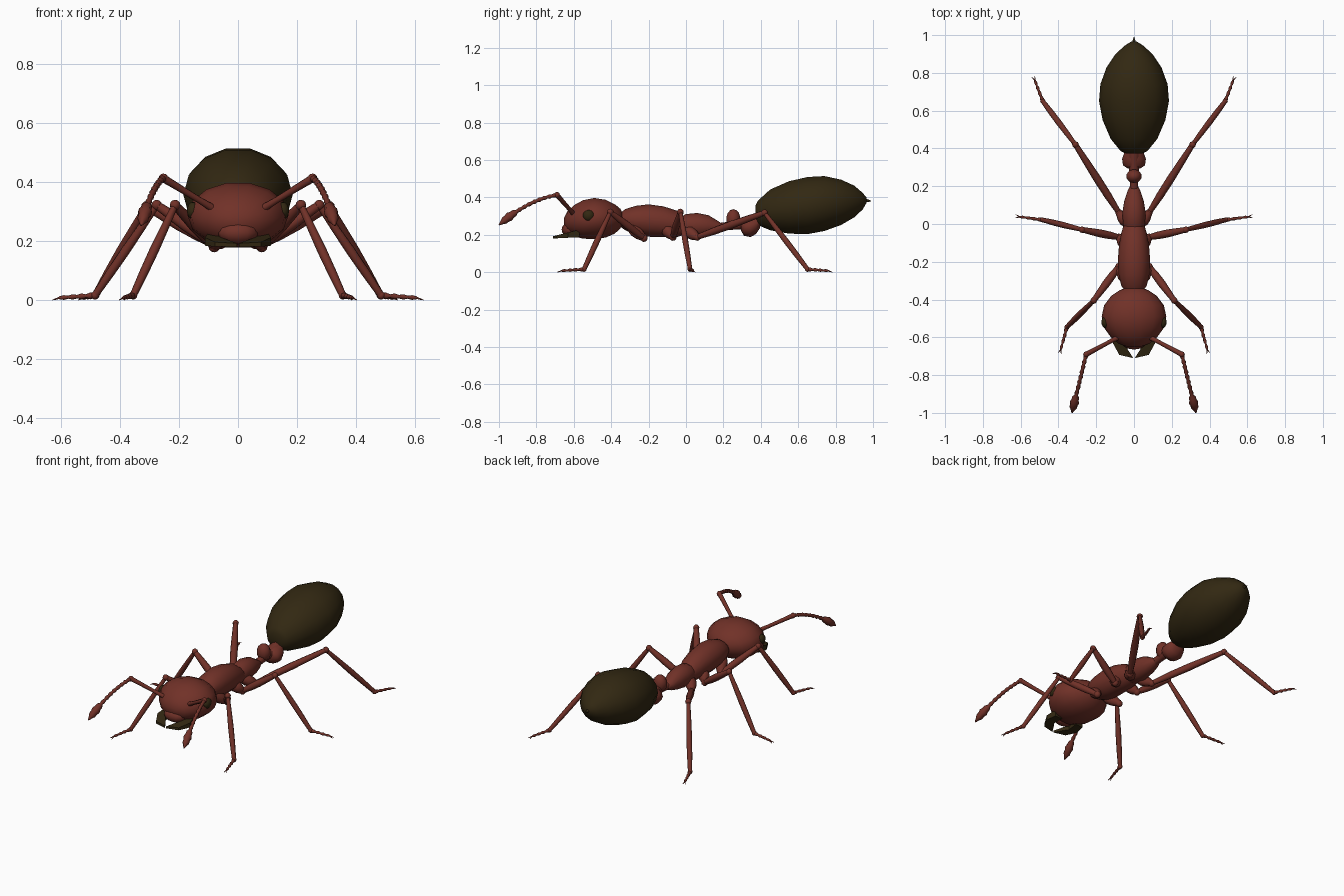
import bpy, bmesh, math
from mathutils import Vector

cube = bpy.data.objects.get("Cube")
if cube:
    bpy.data.objects.remove(cube)


def material(name, color):
    m = bpy.data.materials.new(name)
    m.use_nodes = True
    m.diffuse_color = (*color, 1)
    m.node_tree.nodes["Principled BSDF"].inputs["Base Color"].default_value = (*color, 1)
    return m


RED = material("red brown", (0.165, 0.031, 0.021))
DARK = material("dark olive", (0.032, 0.021, 0.006))


def finish(name, bm, mat, mirror=False, angle=50):
    bmesh.ops.recalc_face_normals(bm, faces=bm.faces)
    mesh = bpy.data.meshes.new(name)
    bm.to_mesh(mesh)
    bm.free()
    mesh.materials.append(mat)
    ob = bpy.data.objects.new(name, mesh)
    bpy.context.collection.objects.link(ob)
    if mirror:
        ob.modifiers.new("Mirror", 'MIRROR').use_mirror_merge = False
    bpy.ops.object.select_all(action='DESELECT')
    ob.select_set(True)
    bpy.context.view_layer.objects.active = ob
    bpy.ops.object.shade_smooth_by_angle(angle=math.radians(angle))
    return ob


def skin(bm, rings):
    """Bridge consecutive vertex loops and cap both ends."""
    n = len(rings[0])
    loops = [[bm.verts.new(p) for p in ring] for ring in rings]
    for a, b in zip(loops, loops[1:]):
        for i in range(n):
            j = (i + 1) % n
            bm.faces.new((a[i], a[j], b[j], b[i]))
    bm.faces.new(loops[0][::-1])
    bm.faces.new(loops[-1])


def body(name, sections, mat, sides=14):
    """Loft elliptical sections given as (y, bottom, top, half width)."""
    bm = bmesh.new()
    rings = []
    for y, low, high, w in sections:
        mid, h = (low + high) / 2, (high - low) / 2
        rings.append([(w * math.cos(t), y, mid + h * math.sin(t))
                      for t in (math.tau * i / sides for i in range(sides))])
    skin(bm, rings)
    return finish(name, bm, mat)


def tube(bm, path, sides=8):
    """Sweep a round section along ((point), radius) pairs."""
    pts = [Vector(p) for p, r in path]
    rings = []
    for i, (p, r) in enumerate(path):
        d = (pts[min(i + 1, len(pts) - 1)] - pts[max(i - 1, 0)]).normalized()
        side = d.cross(Vector((0, 0, 1))).normalized()
        up = side.cross(d)
        rings.append([pts[i] + r * (side * math.cos(t) + up * math.sin(t))
                      for t in (math.tau * k / sides for k in range(sides))])
    skin(bm, rings)


def limb(bm, a, b, radii):
    """Straight segment with radii spread evenly from a to b."""
    a, b = Vector(a), Vector(b)
    tube(bm, [(a.lerp(b, i / (len(radii) - 1)), r) for i, r in enumerate(radii)])


def ball(bm, center, size, segs=10, rings=7):
    made = bmesh.ops.create_uvsphere(bm, u_segments=segs, v_segments=rings, radius=1)["verts"]
    bmesh.ops.scale(bm, verts=made, vec=size)
    bmesh.ops.translate(bm, verts=made, vec=center)


# Abdomen with its sting
body("abdomen", [
    (0.372, 0.28, 0.36, 0.04), (0.385, 0.25, 0.385, 0.07), (0.45, 0.222, 0.445, 0.123),
    (0.55, 0.203, 0.49, 0.166), (0.65, 0.2, 0.513, 0.185), (0.74, 0.217, 0.518, 0.178),
    (0.83, 0.25, 0.498, 0.145), (0.9, 0.292, 0.465, 0.098), (0.945, 0.335, 0.425, 0.048),
    (0.965, 0.37, 0.4, 0.016)], DARK)
bm = bmesh.new()
limb(bm, (0, 0.955, 0.385), (0, 0.99, 0.38), [0.012, 0.002])
finish("sting", bm, DARK)

# Head
body("head", [
    (-0.652, 0.25, 0.29, 0.03), (-0.635, 0.215, 0.325, 0.08), (-0.6, 0.19, 0.36, 0.122),
    (-0.55, 0.177, 0.388, 0.158), (-0.49, 0.175, 0.4, 0.171), (-0.43, 0.183, 0.39, 0.158),
    (-0.38, 0.205, 0.365, 0.12), (-0.35, 0.235, 0.34, 0.075), (-0.335, 0.26, 0.31, 0.035)],
    RED)
bm = bmesh.new()
ball(bm, (0, -0.62, 0.228), (0.068, 0.045, 0.04), 12, 8)
finish("face_plate", bm, RED)
bm = bmesh.new()
ball(bm, (0.152, -0.52, 0.303), (0.022, 0.032, 0.03))
finish("eyes", bm, DARK, True)

# Mandibles: curved plates meeting at the tips
bm = bmesh.new()
outline = [(0.05, -0.57), (0.1, -0.57), (0.112, -0.63), (0.078, -0.693),
           (0.004, -0.71), (0.036, -0.66), (0.055, -0.635)]
skin(bm, [[(x, y, 0.203 + 0.15 * (y + 0.6) + s * (0.02 + 0.1 * (y + 0.57)))
           for x, y in outline] for s in (-1, 1)])
finish("mandibles", bm, DARK, True, 30)

# Thorax
body("front_thorax", [
    (-0.36, 0.25, 0.31, 0.045), (-0.325, 0.225, 0.337, 0.068), (-0.27, 0.2, 0.355, 0.081),
    (-0.2, 0.19, 0.363, 0.086), (-0.12, 0.188, 0.352, 0.08), (-0.05, 0.188, 0.33, 0.068),
    (-0.01, 0.2, 0.3, 0.056)], RED, 12)
body("rear_thorax", [
    (-0.04, 0.2, 0.29, 0.048), (0.0, 0.19, 0.311, 0.058), (0.06, 0.186, 0.317, 0.062),
    (0.12, 0.195, 0.305, 0.052), (0.17, 0.21, 0.275, 0.036), (0.2, 0.225, 0.255, 0.022)],
    RED, 12)

# Waist: thin stalk and two nodes
bm = bmesh.new()
limb(bm, (0, 0.17, 0.24), (0, 0.39, 0.27), [0.022, 0.022, 0.026, 0.03, 0.035])
finish("waist_stalk", bm, RED)
bm = bmesh.new()
ball(bm, (0, 0.253, 0.285), (0.042, 0.038, 0.052))
finish("front_waist_node", bm, RED)
body("rear_waist_node", [
    (0.295, 0.22, 0.27, 0.035), (0.31, 0.195, 0.285, 0.058), (0.345, 0.188, 0.292, 0.063),
    (0.375, 0.205, 0.295, 0.052), (0.395, 0.235, 0.3, 0.036)], RED, 12)

# Antennae: scape, beaded whip and club
bm = bmesh.new()
elbow, tip = Vector((0.253, -0.69, 0.413)), Vector((0.325, -0.985, 0.265))
limb(bm, (0.075, -0.595, 0.305), elbow, [0.014, 0.011, 0.012, 0.014])
ball(bm, elbow, (0.016, 0.016, 0.016), 8, 6)
BEADS = 11
path = []
for i in range(2 * BEADS + 1):
    t = i / (2 * BEADS)
    p = elbow.lerp(tip, t) + Vector((0, 0, 0.1 * t * (1 - t)))
    club = 0.013 * max(0, math.sin(math.pi * (t - 0.72) / 0.3)) if t > 0.72 else 0
    path.append((p, (0.012 if i % 2 else 0.008) + club))
path.append((tip + Vector((0.003, -0.015, -0.012)), 0.003))
tube(bm, path)
finish("antennae", bm, RED, True)

# Legs: hip, trochanter, knee, ankle, toe
LEGS = {
    "front_legs": ((0.04, -0.3, 0.245), (0.08, -0.225, 0.182), (0.213, -0.405, 0.322),
                   (0.355, -0.545, 0.016), (0.388, -0.665, 0.008)),
    "middle_legs": ((0.04, -0.11, 0.235), (0.08, -0.07, 0.188), (0.275, -0.03, 0.322),
                    (0.485, 0.022, 0.016), (0.605, 0.038, 0.008)),
    "hind_legs": ((0.03, 0.0, 0.225), (0.08, 0.06, 0.188), (0.31, 0.42, 0.318),
                  (0.483, 0.65, 0.016), (0.525, 0.76, 0.008)),
}
for name, (hip, troch, knee, ankle, toe) in LEGS.items():
    bm = bmesh.new()
    limb(bm, hip, troch, [0.026, 0.034, 0.03, 0.018])
    ball(bm, troch, (0.02, 0.02, 0.02), 8, 6)
    limb(bm, troch, knee, [0.014, 0.02, 0.021, 0.018, 0.014])
    ball(bm, knee, (0.018, 0.018, 0.018), 8, 6)
    limb(bm, knee, ankle, [0.011, 0.014, 0.016, 0.015, 0.012])
    ball(bm, ankle, (0.014, 0.014, 0.014), 8, 6)
    limb(bm, ankle, toe, [0.008, 0.011, 0.006, 0.01, 0.006, 0.009, 0.005, 0.008, 0.005])
    ahead = (Vector(toe) - Vector(ankle)).normalized() * 0.022
    for s in (-1, 1):
        spread = Vector((-ahead.y, ahead.x, 0)) * 0.4 * s
        limb(bm, toe, Vector(toe) + ahead + spread + Vector((0, 0, -0.006)), [0.004, 0.001])
    finish(name, bm, RED, True)
